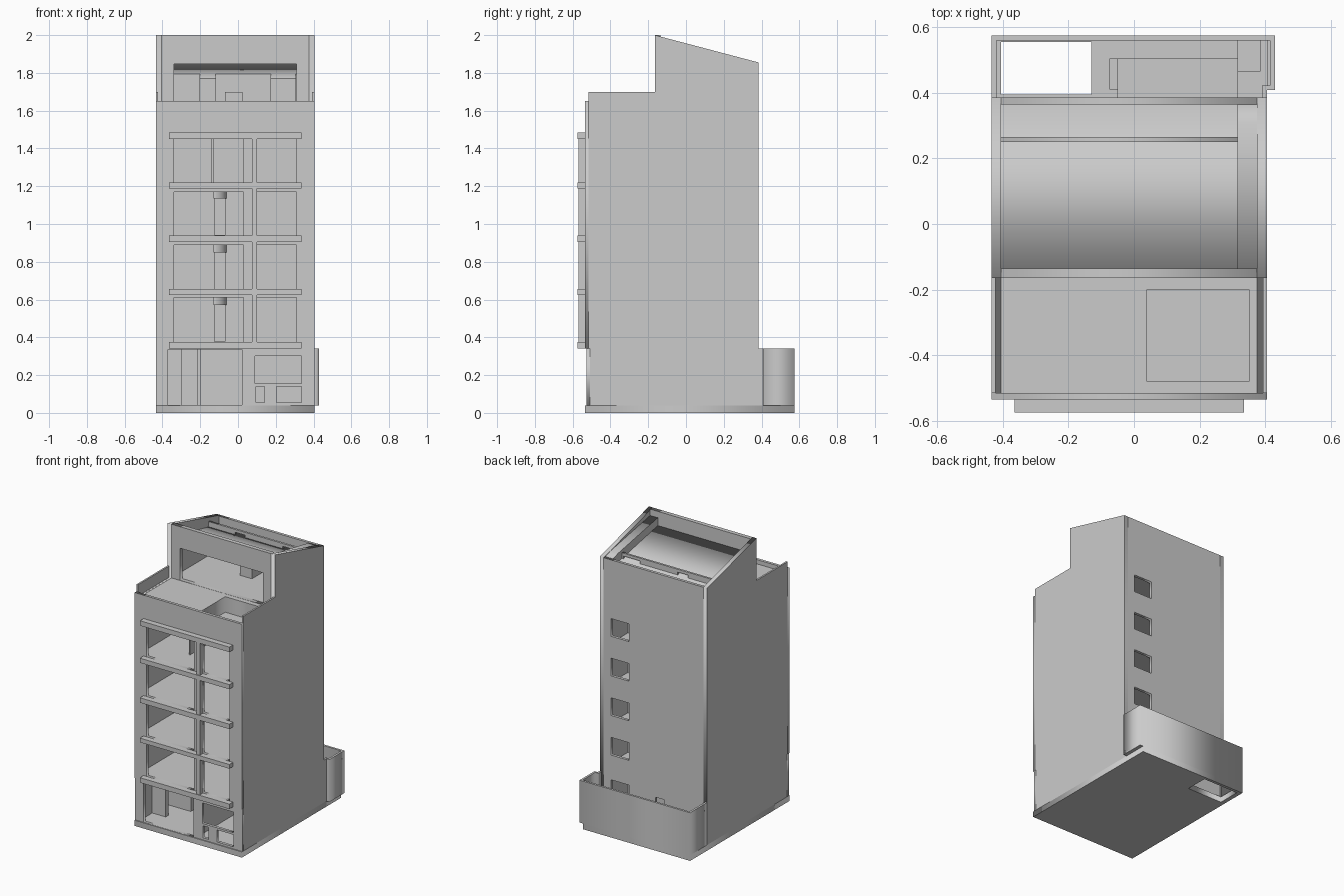
import bpy, math
from mathutils import Matrix

if "Cube" in bpy.data.objects:
    bpy.data.objects.remove(bpy.data.objects["Cube"])

# Local (u, v, depth) axes of each panel orientation
FRAMES = {
    'front': Matrix(((1, 0, 0, 0), (0, 0, -1, 0), (0, 1, 0, 0), (0, 0, 0, 1))),
    'side': Matrix(((0, 0, 1, 0), (1, 0, 0, 0), (0, 1, 0, 0), (0, 0, 0, 1))),
    'top': Matrix.Identity(4),
}


def rect(u0, u1, v0, v1):
    return [(u0, v0), (u1, v0), (u1, v1), (u0, v1)]


def panel(name, facing, outline, d0, d1, holes=()):
    """Flat outline with cut-out holes, extruded between d0 and d1 along its normal."""
    cu = bpy.data.curves.new(name, 'CURVE')
    cu.dimensions, cu.fill_mode = '2D', 'BOTH'
    cu.extrude = abs(d1 - d0) / 2
    for pts in [outline] + [rect(*h) for h in holes]:
        sp = cu.splines.new('POLY')
        sp.points.add(len(pts) - 1)
        for p, (u, v) in zip(sp.points, pts):
            p.co = (u, v, 0, 1)
        sp.use_cyclic_u = True
    tmp = bpy.data.objects.new(name + "_outline", cu)
    bpy.context.collection.objects.link(tmp)
    dg = bpy.context.evaluated_depsgraph_get()
    mesh = bpy.data.meshes.new_from_object(tmp.evaluated_get(dg))
    bpy.data.objects.remove(tmp)
    mid = (d0 + d1) / 2
    shift = {'front': (0, mid, 0), 'side': (mid, 0, 0), 'top': (0, 0, mid)}[facing]
    mesh.transform(Matrix.Translation(shift) @ FRAMES[facing])
    ob = bpy.data.objects.new(name, mesh)
    bpy.context.collection.objects.link(ob)
    return ob


def box(name, x0, x1, y0, y1, z0, z1):
    bpy.ops.mesh.primitive_cube_add(size=1, location=((x0 + x1) / 2, (y0 + y1) / 2, (z0 + z1) / 2))
    ob = bpy.context.object
    ob.name = name
    ob.scale = (x1 - x0, y1 - y0, z1 - z0)
    return ob


L, R, F, B = -0.435, 0.405, -0.535, 0.385
FLOORS = [(0.375, 0.61), (0.655, 0.89), (0.94, 1.17), (1.22, 1.45)]
BEAMS = [(0.34, 0.375), (0.625, 0.655), (0.905, 0.94), (1.187, 1.22), (1.45, 1.485)]

# Foundation with light-well hole at the back
panel("foundation", 'top', rect(L, R, F, 0.575), 0, 0.04, [(-0.405, -0.13, 0.395, 0.555)])

# Side walls with stepped, sloping profile, and thin terrace parapets
profile = [(-0.515, 0.04), (B, 0.04), (B, 1.855), (-0.165, 2.0), (-0.165, 1.62), (-0.515, 1.62)]
for side, x0, x1, p0, p1 in (("left", L, -0.405, L, L + 0.012), ("right", 0.375, R, R - 0.012, R)):
    panel(side + "_wall", 'side', profile, x0, x1)
    box(side + "_parapet", p0, p1, -0.515, -0.165, 1.62, 1.70)

# Front facade with two bays per floor
bays = [(a, b, z0, z1) for z0, z1 in FLOORS for a, b in ((-0.34, 0.03), (0.10, 0.31))]
panel("front_facade", 'front', rect(L, R, 0.34, 1.65), F, -0.515, bays)
for i, (z0, z1) in enumerate(BEAMS):
    box(f"facade_beam_{i}", -0.365, 0.335, -0.575, F, z0, z1)
for i in range(4):
    box(f"facade_fin_{i}", 0.075, 0.10, -0.57, F, BEAMS[i][1], BEAMS[i + 1][0])

# Ground floor front: entrance, display window and two vents
panel("ground_front", 'front', rect(L, R, 0.04, 0.34), -0.528, -0.508,
      [(-0.37, 0.02, 0.041, 0.335), (0.09, 0.335, 0.155, 0.30),
       (0.095, 0.14, 0.055, 0.14), (0.205, 0.335, 0.055, 0.14)])
box("ground_lobby_wall", 0.02, 0.04, -0.508, 0.1, 0.04, 0.34)

# Stepped piers beside the entrance
for i, (x, y) in enumerate(((-0.30, -0.38), (-0.215, -0.22), (-0.195, -0.06))):
    box(f"ground_pier_{i}", -0.405, x, y, y + 0.03, 0.04, 0.34)
box("ground_partition", -0.405, 0.375, 0.1, 0.115, 0.04, 0.34)

# Back wall with one window per floor and ground openings
back_holes = [(0.175, 0.318, z, z + 0.125) for z in (0.475, 0.755, 1.035, 1.315)]
back_holes += [(0.175, 0.318, 0.17, 0.30), (-0.10, -0.03, 0.05, 0.27)]
panel("back_wall", 'front', rect(-0.405, 0.375, 0.04, 1.855), 0.365, B, back_holes)

# Floor slabs
slabs = [(0.34, 0.375), (0.61, 0.655), (0.89, 0.94), (1.17, 1.22), (1.45, 1.51)]
for i, (z0, z1) in enumerate(slabs):
    box(f"floor_slab_{i}", -0.405, 0.375, -0.515, 0.365, z0, z1)

# Room partitions with a doorway and a curved wall beside it
for i, (z0, z1) in enumerate(FLOORS[:3]):
    panel(f"partition_{i}", 'front', rect(-0.405, 0.375, z0, z1), 0.1, 0.115,
          [(-0.125, -0.07, z0 + 0.002, z0 + 0.195)])
    arc = [(-0.13 + r * math.cos(a), 0.1 - r * math.sin(a))
           for r, steps in ((0.07, range(9)), (0.06, range(8, -1, -1)))
           for a in [s * math.pi / 16 for s in steps]]
    panel(f"curved_wall_{i}", 'top', arc, z0 + 0.195, z1)
box("top_floor_partition", -0.14, -0.13, -0.35, 0.1, 1.22, 1.45)
box("top_floor_back_partition", -0.405, 0.375, 0.1, 0.115, 1.22, 1.45)

# Terrace floor with sunken square
panel("terrace_floor", 'top', rect(-0.423, 0.393, -0.515, -0.165), 1.51, 1.62,
      [(0.04, 0.35, -0.48, -0.20)])
box("penthouse_floor", -0.405, 0.375, -0.165, 0.365, 1.51, 1.62)

# Penthouse front wall with wide opening, inner wall with doors
panel("penthouse_front", 'front', rect(-0.405, 0.375, 1.62, 2.0), -0.165, -0.135,
      [(-0.34, 0.31, 1.621, 1.848)])
panel("penthouse_partition", 'front', rect(-0.405, 0.375, 1.62, 1.86), 0.25, 0.265,
      [(-0.20, -0.12, 1.621, 1.84), (0.175, 0.305, 1.621, 1.84)])
box("penthouse_low_block", -0.07, 0.025, 0.12, 0.25, 1.62, 1.70)

# Sunken sloping roof with a raised gutter ledge on the right
panel("roof_panel", 'side', [(-0.135, 1.90), (0.365, 1.80), (0.365, 1.77), (-0.135, 1.87)],
      -0.405, 0.375)
panel("roof_ledge", 'side', [(-0.135, 1.90), (0.365, 1.80), (0.365, 1.855), (0.31, 1.873), (-0.135, 1.955)],
      0.315, 0.375)

# Rear yard walls, open at the top, with a bump-out on the right
wall = [(L, B), (L, 0.575), (0.43, 0.575), (0.43, 0.408), (R - 0.015, 0.408), (R - 0.015, 0.422),
        (0.415, 0.422), (0.415, 0.56), (L + 0.015, 0.56), (L + 0.015, B)]
panel("yard_wall", 'top', wall, 0.04, 0.34)
box("yard_return_wall", R - 0.015, R, B, 0.408, 0.04, 0.34)
box("yard_bump_floor", R, 0.43, 0.408, 0.575, 0.04, 0.05)

# Yard landing, step and storage block
box("yard_landing", -0.05, 0.315, B, 0.505, 0.04, 0.10)
box("yard_step", -0.075, -0.05, 0.41, 0.505, 0.04, 0.07)
box("yard_block", 0.315, 0.385, 0.465, 0.56, 0.04, 0.14)
